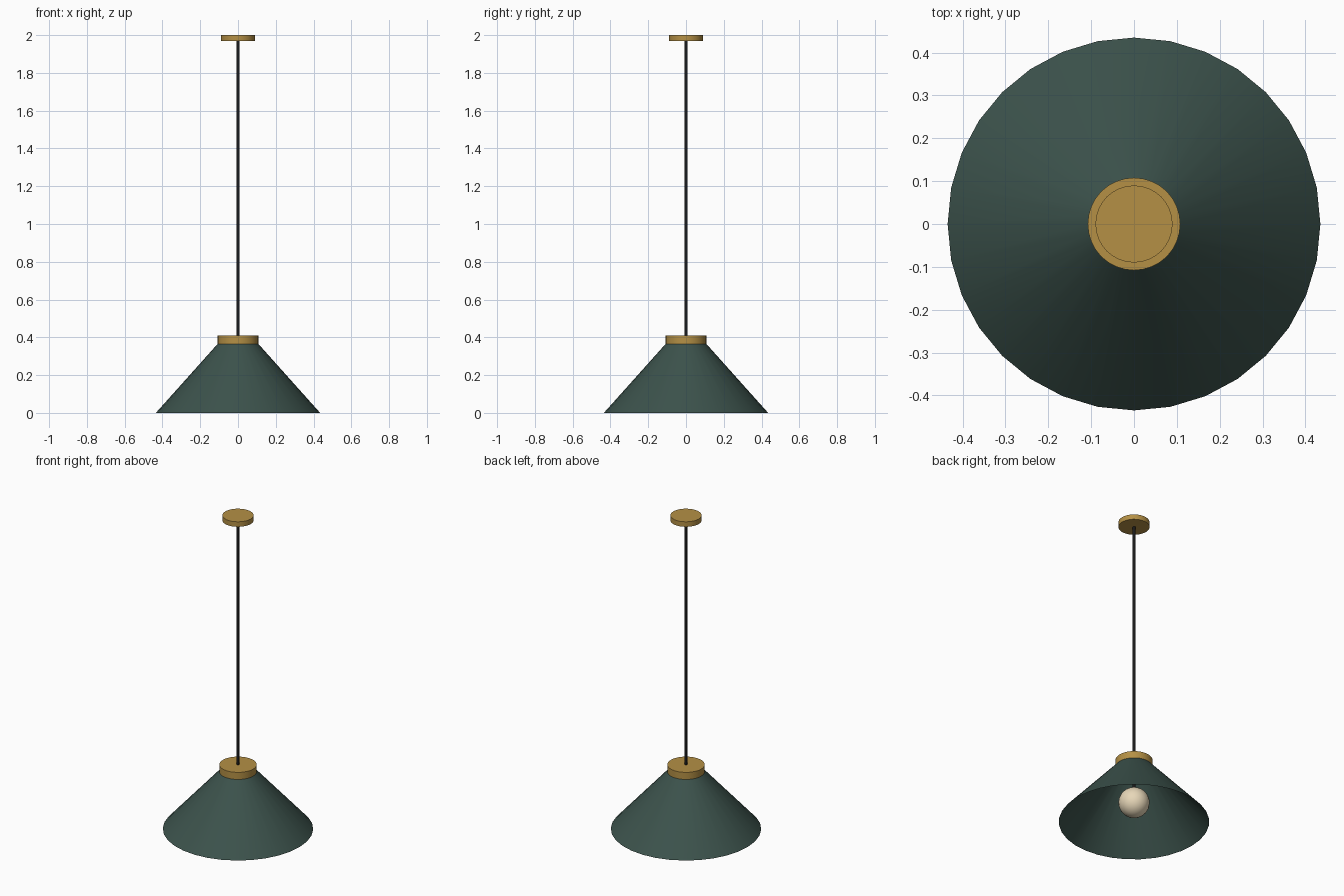
import bpy
import math

if "Cube" in bpy.data.objects:
    bpy.data.objects.remove(bpy.data.objects["Cube"])


def material(name, rgb):
    m = bpy.data.materials.new(name)
    m.diffuse_color = (*rgb, 1)
    m.use_nodes = True
    m.node_tree.nodes["Principled BSDF"].inputs["Base Color"].default_value = m.diffuse_color
    return m


green = material("dark_green", (0.045, 0.085, 0.072))
brass = material("brass", (0.46, 0.28, 0.06))
black = material("black", (0.01, 0.01, 0.01))
cream = material("warm_cream", (0.80, 0.68, 0.48))


def finish(name, mat):
    ob = bpy.context.object
    ob.name = name
    ob.data.materials.append(mat)
    bpy.ops.object.shade_smooth_by_angle(angle=math.radians(35))
    return ob


def drum(name, mat, r_low, r_high, z_low, z_high, sides=32, cap="NGON"):
    bpy.ops.mesh.primitive_cone_add(
        vertices=sides, radius1=r_low, radius2=r_high, depth=z_high - z_low,
        end_fill_type=cap, location=(0, 0, (z_low + z_high) / 2))
    return finish(name, mat)


# Open conical shade with its brass collar
drum("shade", green, 0.435, 0.108, 0, 0.365, 32, "NOTHING")
drum("collar", brass, 0.108, 0.108, 0.365, 0.41)

# Ceiling plate and the cord running down to the bulb
drum("ceiling_plate", brass, 0.09, 0.09, 1.968, 2.0)
drum("cord", black, 0.008, 0.008, 0.21, 1.97, 12)

# Round bulb inside the shade
bpy.ops.mesh.primitive_uv_sphere_add(segments=24, ring_count=16, radius=0.09,
                                     location=(0, 0, 0.128))
finish("bulb", cream)
